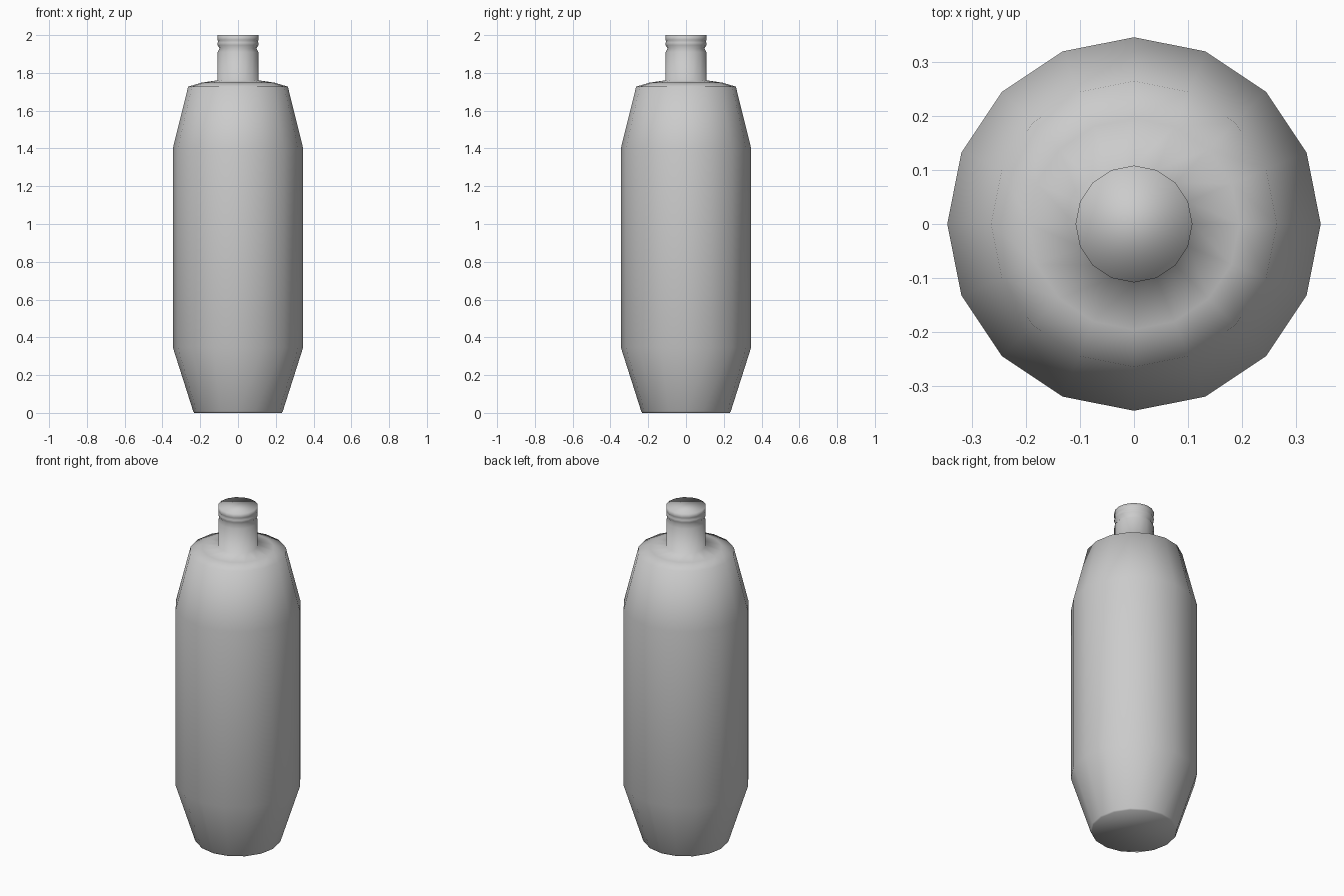
import bpy, bmesh
from math import cos, sin, tau

if "Cube" in bpy.data.objects:
    bpy.data.objects.remove(bpy.data.objects["Cube"])

SIDES = 16


def lathe(name, profile):
    """Revolve (radius, height) points around z and cap both ends."""
    bm = bmesh.new()
    rings = [[bm.verts.new((r * cos(tau * i / SIDES), r * sin(tau * i / SIDES), z))
              for i in range(SIDES)] for r, z in profile]
    for low, high in zip(rings, rings[1:]):
        for i in range(SIDES):
            j = (i + 1) % SIDES
            bm.faces.new((low[i], low[j], high[j], high[i]))
    bm.faces.new(rings[0][::-1])
    bm.faces.new(rings[-1])
    for f in bm.faces:
        f.smooth = True
    mesh = bpy.data.meshes.new(name)
    bm.to_mesh(mesh)
    bm.free()
    obj = bpy.data.objects.new(name, mesh)
    bpy.context.collection.objects.link(obj)
    return obj


# Bottle outline from base to mouth
base = [(0.232, 0.0), (0.237, 0.008)]
body = [(0.345, 0.347), (0.345, 1.40)]
shoulder = [(0.264, 1.727), (0.195, 1.748), (0.108, 1.761)]
neck = [(0.108, 1.91), (0.098, 1.929), (0.108, 1.947)]
lip = [(0.108, 1.96), (0.105, 1.967), (0.108, 1.974), (0.108, 2.0)]

lathe("bottle", base + body + shoulder + neck + lip)
